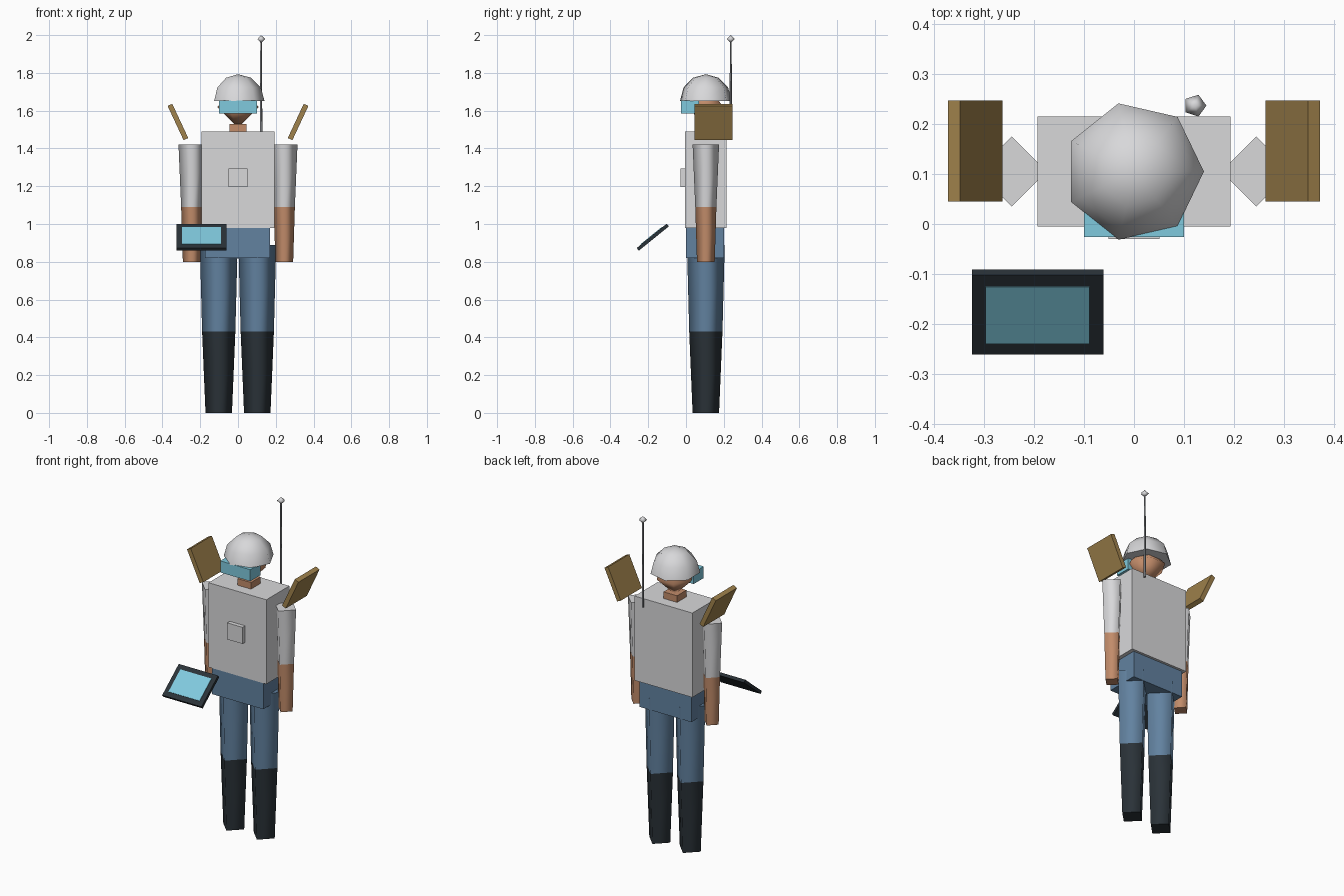
import bpy, bmesh
from math import sin, cos, pi, radians
from mathutils import Matrix, Vector

cube = bpy.data.objects.get("Cube")
if cube:
    bpy.data.objects.remove(cube, do_unlink=True)

MID_Y = 0.105  # depth of the body axis


def material(name, r, g, b):
    """Material from 8-bit display colour, stored as linear."""
    lin = [((c / 255 + 0.055) / 1.055) ** 2.4 for c in (r, g, b)] + [1]
    m = bpy.data.materials.new(name)
    m.use_nodes = True
    m.diffuse_color = lin
    bsdf = next(n for n in m.node_tree.nodes if n.type == 'BSDF_PRINCIPLED')
    bsdf.inputs["Base Color"].default_value = lin
    return m


white = material("off_white", 216, 216, 218)
skin = material("skin", 194, 140, 106)
denim = material("denim_blue", 98, 130, 160)
dark = material("charcoal", 42, 50, 56)
brass = material("ochre", 160, 130, 76)
cyan = material("cyan_glass", 128, 202, 222)
metal = material("grey_metal", 140, 143, 147)


def finish(name, bm, mat):
    bmesh.ops.recalc_face_normals(bm, faces=bm.faces)
    mesh = bpy.data.meshes.new(name)
    bm.to_mesh(mesh)
    bm.free()
    mesh.materials.append(mat)
    obj = bpy.data.objects.new(name, mesh)
    bpy.context.collection.objects.link(obj)
    return obj


def box(name, mat, centre, size, axis='X', angle=0):
    bm = bmesh.new()
    bmesh.ops.create_cube(bm, size=1, matrix=Matrix.Diagonal((*size, 1)))
    obj = finish(name, bm, mat)
    obj.location = centre
    obj.rotation_euler['XYZ'.index(axis)] = radians(angle)
    return obj


def lathe(name, mat, x, y, profile, sides):
    """Turned part from (radius, height) pairs: smooth sides, flat caps."""
    bm = bmesh.new()
    rings = []
    for r, z in profile:
        count = sides if r > 0 else 1
        rings.append([bm.verts.new((x + r * cos(2 * pi * i / sides),
                                    y + r * sin(2 * pi * i / sides), z))
                      for i in range(count)])
    for low, high in zip(rings, rings[1:]):
        for i in range(sides):
            j = (i + 1) % sides
            corners = [low[i % len(low)], low[j % len(low)],
                       high[j % len(high)], high[i % len(high)]]
            bm.faces.new(list(dict.fromkeys(corners))).smooth = True
    for ring in (rings[0], rings[-1]):
        if len(ring) > 1:
            bm.faces.new(ring).smooth = False
    return finish(name, bm, mat)


# Torso, chest plate, hips and neck
box("torso", white, (0, MID_Y, 1.235), (0.386, 0.22, 0.51))
box("chest_plate", white, (0, -0.016, 1.245), (0.102, 0.028, 0.1))
box("hips", denim, (-0.003, 0.1, 0.9), (0.345, 0.2, 0.16))
box("neck", skin, (0, MID_Y, 1.505), (0.09, 0.09, 0.05))

# Head, helmet and goggles
lathe("head", skin, 0, MID_Y, [(0, 1.51), (0.11, 1.62), (0, 1.73)], 6)
dome = [(0.14 * cos(radians(a)), 1.652 + 0.141 * sin(radians(a)))
        for a in (0, 30, 60)] + [(0, 1.793)]
lathe("helmet", white, 0, MID_Y, dome, 7)
box("goggles", cyan, (0, 0.022, 1.62), (0.2, 0.096, 0.07))

# Limbs and shoulder boards on both sides
for side, s in (("left", 1), ("right", -1)):
    leg_x, arm_x = s * 0.102, s * 0.245
    lathe(side + "_boot", dark, leg_x, MID_Y, [(0.07, 0), (0.088, 0.43)], 4)
    lathe(side + "_thigh", denim, leg_x, MID_Y, [(0.088, 0.43), (0.1, 0.89)], 4)
    lathe(side + "_forearm", skin, arm_x, MID_Y, [(0.047, 0.8), (0.056, 1.09)], 4)
    lathe(side + "_sleeve", white, arm_x, MID_Y, [(0.056, 1.09), (0.07, 1.42)], 4)
    box(side + "_shoulder_board", brass, (s * 0.318, 0.146, 1.54),
        (0.027, 0.202, 0.2), 'Y', s * 25)

# Aerial behind the left shoulder
lathe("aerial_rod", metal, 0.122, 0.237, [(0.007, 1.45), (0.005, 1.97)], 5)
lathe("aerial_tip", white, 0.122, 0.237, [(0, 1.957), (0.023, 1.979), (0, 2.0)], 5)

# Tilted tablet with a raised screen
TILT = 39
tablet_centre = Vector((-0.193, -0.176, 0.93))
up = Vector((0, -sin(radians(TILT)), cos(radians(TILT))))
box("tablet", dark, tablet_centre, (0.263, 0.204, 0.018), 'X', TILT)
box("tablet_screen", cyan, tablet_centre + up * 0.009,
    (0.208, 0.146, 0.006), 'X', TILT)
